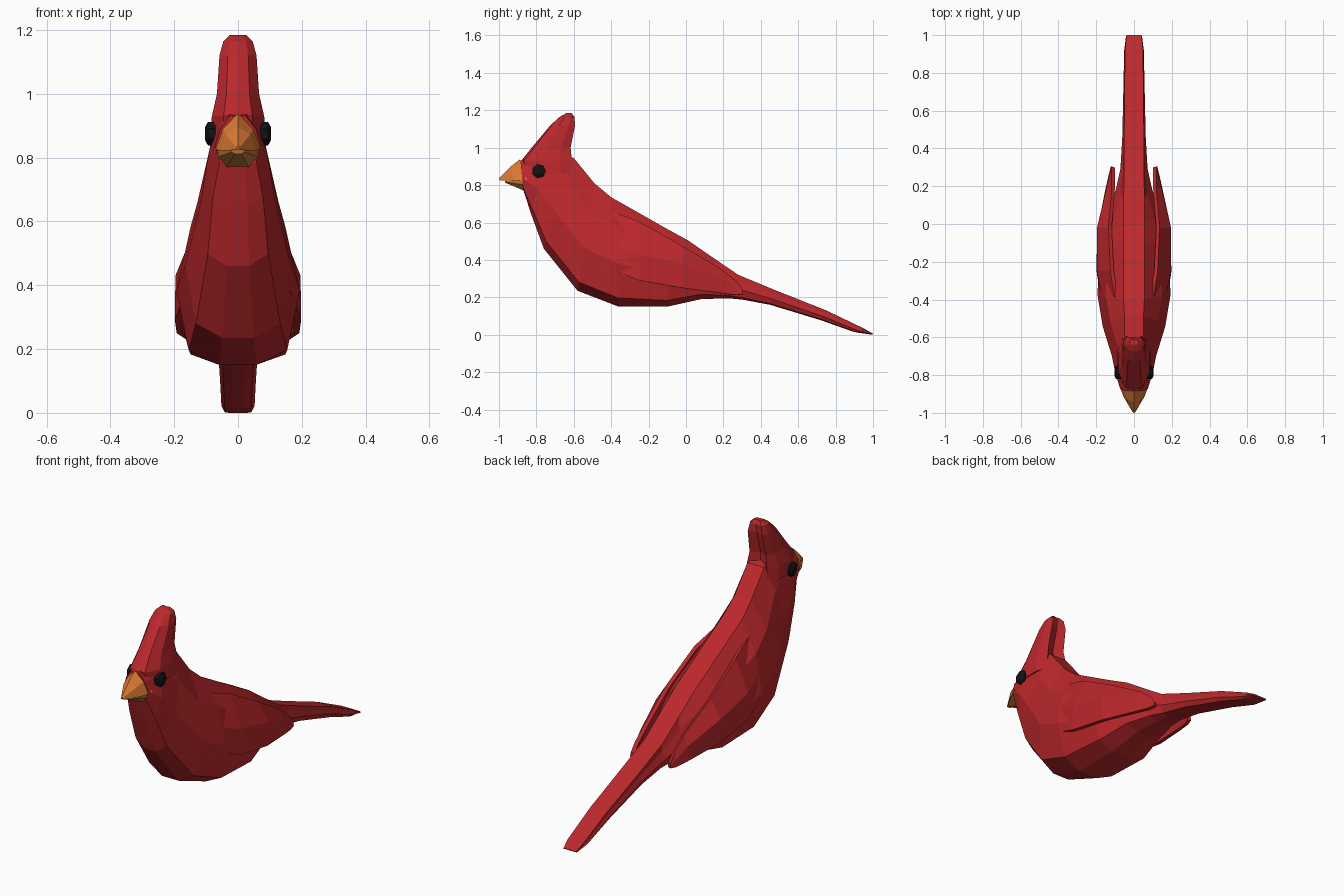
import bpy, bmesh, math


def material(name, rgb):
    m = bpy.data.materials.new(name)
    m.diffuse_color = (*rgb, 1)
    return m


RED = material("feather red", (0.50, 0.021, 0.025))
ORANGE = material("beak orange", (0.72, 0.20, 0.035))
OCHRE = material("lower beak ochre", (0.52, 0.19, 0.03))
BLACK = material("eye black", (0.006, 0.006, 0.007))


def make_object(name, verts, faces, mat):
    me = bpy.data.meshes.new(name)
    me.from_pydata(verts, [], faces)
    bm = bmesh.new()
    bm.from_mesh(me)
    bmesh.ops.recalc_face_normals(bm, faces=bm.faces)
    bm.to_mesh(me)
    bm.free()
    ob = bpy.data.objects.new(name, me)
    bpy.context.collection.objects.link(ob)
    me.materials.append(mat)
    return ob


def loft(name, rings, mat):
    """Skin closed rings of equal size and cap both ends."""
    n = len(rings[0])
    faces = [(r * n + i, r * n + (i + 1) % n, (r + 1) * n + (i + 1) % n, (r + 1) * n + i)
             for r in range(len(rings) - 1) for i in range(n)]
    faces += [tuple(range(n)), tuple(range((len(rings) - 1) * n, len(rings) * n))]
    return make_object(name, [p for ring in rings for p in ring], faces, mat)


def body_ring(ty, tz, by, bz, w, flat):
    """Tilted ring from a back point to a belly point; t runs top to bottom."""
    half = [(flat, 0), (max(flat, 0.77 * w), 0.26), (w, 0.6), (0.8 * w, 0.92), (0.3 * w, 1)]
    pts = [(x, ty + (by - ty) * t, tz + (bz - tz) * t) for x, t in half]
    return pts + [(-x, y, z) for x, y, z in reversed(pts)]


# Body with head and tail: back y, z, belly y, z, half width, half width of back strip
body = [
    (-0.885, 0.93, -0.87, 0.775, 0.072, 0.025),
    (-0.74, 0.98, -0.83, 0.65, 0.098, 0.05),
    (-0.60, 0.945, -0.76, 0.46, 0.118, 0.05),
    (-0.49, 0.81, -0.58, 0.235, 0.165, 0.05),
    (-0.40, 0.735, -0.36, 0.15, 0.193, 0.055),
    (-0.10, 0.565, -0.10, 0.15, 0.185, 0.055),
    (0.01, 0.505, 0.08, 0.19, 0.14, 0.055),
    (0.14, 0.415, 0.22, 0.195, 0.095, 0.055),
    (0.28, 0.32, 0.30, 0.188, 0.072, 0.053),
    (0.48, 0.237, 0.45, 0.16, 0.062, 0.052),
    (0.75, 0.13, 0.72, 0.078, 0.056, 0.05),
    (0.95, 0.034, 0.90, 0.014, 0.052, 0.046),
    (1.00, 0.006, 0.995, 0.0, 0.042, 0.038),
]
loft("body", [body_ring(*r) for r in body], RED)

# Crest: height, front y, back y, half width
crest = [
    (0.86, -0.87, -0.60, 0.088),
    (0.93, -0.882, -0.61, 0.082),
    (1.00, -0.825, -0.617, 0.066),
    (1.12, -0.725, -0.593, 0.058),
    (1.165, -0.675, -0.597, 0.046),
    (1.185, -0.640, -0.612, 0.025),
]


def crest_ring(z, front, back, w):
    d = back - front
    half = [(0.55 * w, front + 0.06 * d), (w, front + 0.35 * d),
            (w, front + 0.75 * d), (0.75 * w, back)]
    return ([(0, front, z)] + [(x, y, z) for x, y in half]
            + [(0, back - 0.12 * d, z)] + [(-x, y, z) for x, y in reversed(half)])


loft("crest", [crest_ring(*r) for r in crest], RED)

# Upper beak: arched base narrowing to a hooked tip
arch = [(0.08, -0.85, 0.828), (0.05, -0.872, 0.892), (0, -0.888, 0.938),
        (-0.05, -0.872, 0.892), (-0.08, -0.85, 0.828)]
mid = [(0.055, -0.915, 0.822), (0.038, -0.93, 0.872), (0, -0.94, 0.897),
       (-0.038, -0.93, 0.872), (-0.055, -0.915, 0.822)]
tip = [(0.008, -0.995, 0.824), (0.005, -0.998, 0.832), (0, -1.0, 0.836),
       (-0.005, -0.998, 0.832), (-0.008, -0.995, 0.824)]
loft("upper_beak", [arch, mid, tip], ORANGE)

# Lower beak: shallow scoop under the upper beak
low_base = [(0.076, -0.848, 0.832), (0.07, -0.855, 0.80), (0.035, -0.865, 0.77),
            (-0.035, -0.865, 0.77), (-0.07, -0.855, 0.80), (-0.076, -0.848, 0.832)]
low_tip = [(0.022, -0.968, 0.825), (0.02, -0.968, 0.817), (0.01, -0.965, 0.812),
           (-0.01, -0.965, 0.812), (-0.02, -0.968, 0.817), (-0.022, -0.968, 0.825)]
loft("lower_beak", [low_base, low_tip], OCHRE)

# Eyes: flattened faceted domes on the sides of the head
for side, label in ((1, "left"), (-1, "right")):
    def eye_ring(x, r):
        return [(side * x, -0.787 + r * math.cos(math.tau * i / 7),
                 0.875 + r * math.sin(math.tau * i / 7)) for i in range(7)]
    loft(label + "_eye", [eye_ring(0.07, 0.038), eye_ring(0.094, 0.038),
                          eye_ring(0.104, 0.02)], BLACK)

# Wings: columns along y, each with upper, middle and lower (x, z)
wing = [
    (-0.48, (0.09, 0.69), (0.15, 0.52), (0.165, 0.38)),
    (-0.25, (0.125, 0.605), (0.196, 0.43), (0.198, 0.29)),
    (-0.02, (0.135, 0.475), (0.196, 0.38), (0.192, 0.25)),
    (0.19, (0.118, 0.35), (0.146, 0.30), (0.150, 0.222)),
    (0.27, (0.118, 0.285), (0.128, 0.25), (0.132, 0.213)),
    (0.305, (0.119, 0.24), (0.121, 0.23), (0.123, 0.217)),
]
for side, label in ((1, "left"), (-1, "right")):
    verts = [(side * x, y, z) for y, *col in wing for x, z in col]
    faces = [(c * 3 + r, c * 3 + r + 1, c * 3 + r + 4, c * 3 + r + 3)
             for c in range(len(wing) - 1) for r in range(2)]
    if side < 0:
        faces = [f[::-1] for f in faces]
    ob = make_object(label + "_wing", verts, faces, RED)
    # Face the sheet outward so the thickness grows toward the body
    if ob.data.polygons[0].normal.x * side < 0:
        ob.data.flip_normals()
    thick = ob.modifiers.new("thickness", "SOLIDIFY")
    thick.thickness = 0.02
    thick.offset = -1
